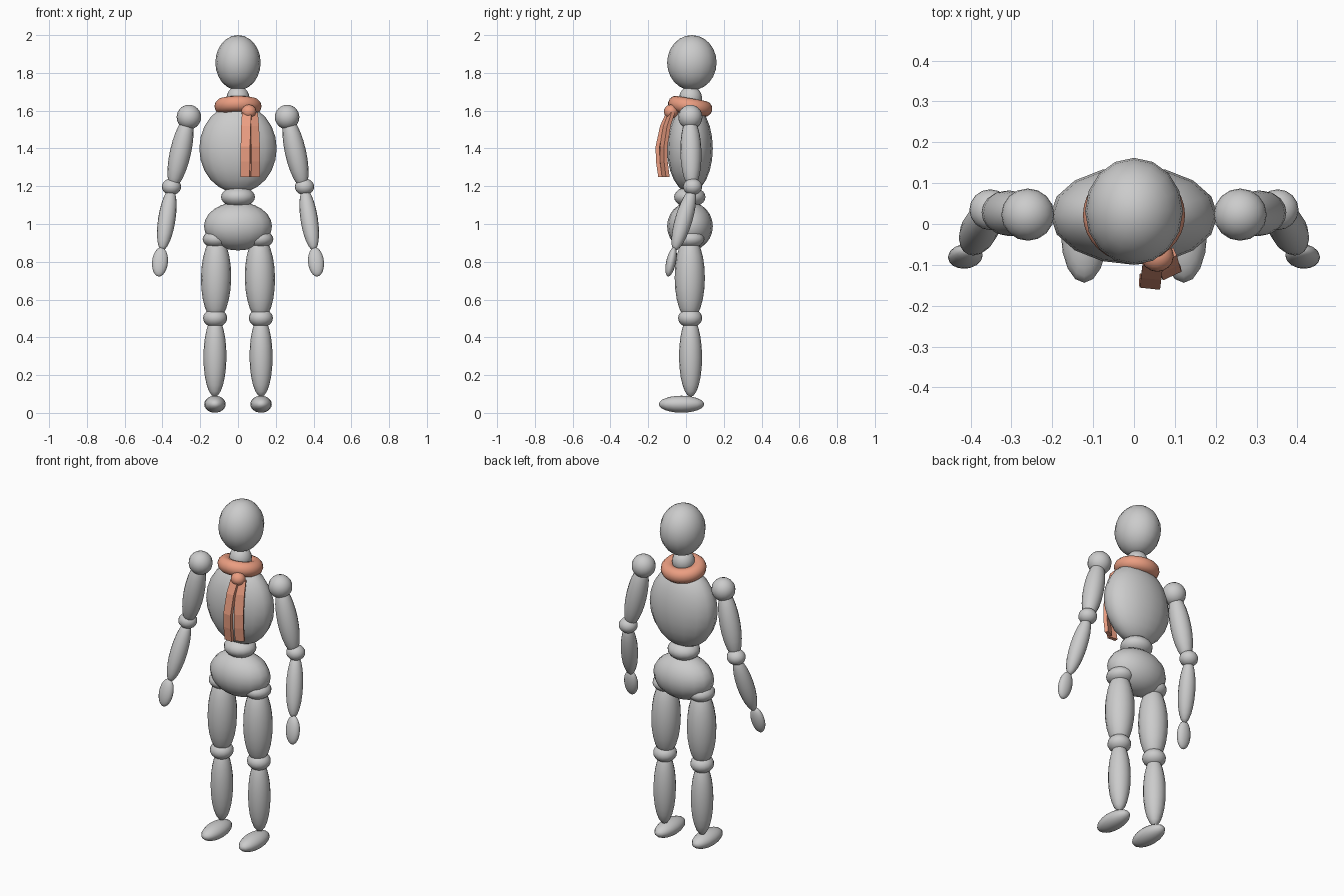
import bpy, bmesh
from math import sin, cos, pi, radians
from mathutils import Matrix, Vector

if "Cube" in bpy.data.objects:
    bpy.data.objects.remove(bpy.data.objects["Cube"])


def make_object(name, bm, smooth=True, mirror=False, material=None):
    bmesh.ops.recalc_face_normals(bm, faces=bm.faces)
    mesh = bpy.data.meshes.new(name)
    bm.to_mesh(mesh)
    bm.free()
    obj = bpy.data.objects.new(name, mesh)
    bpy.context.collection.objects.link(obj)
    for p in mesh.polygons:
        p.use_smooth = smooth
    if mirror:
        obj.modifiers.new("mirror", 'MIRROR').use_mirror_merge = False
    if material:
        mesh.materials.append(material)
    return obj


def ellipsoid(name, centre, radii, axis=(0, 0, 1), **kw):
    """Ball scaled to radii, its long (z) axis turned to the given direction."""
    turn = Vector((0, 0, 1)).rotation_difference(Vector(axis)).to_matrix().to_4x4()
    m = Matrix.Translation(centre) @ turn @ Matrix.Diagonal((*radii, 1))
    bm = bmesh.new()
    bmesh.ops.create_uvsphere(bm, u_segments=16, v_segments=12, radius=1, matrix=m)
    return make_object(name, bm, **kw)


def limb(name, top, bottom, width, depth, **kw):
    """Ellipsoid spanning two end points."""
    a, b = Vector(top), Vector(bottom)
    return ellipsoid(name, (a + b) / 2, (width, depth, (a - b).length / 2), a - b, **kw)


# head and trunk
ellipsoid("head", (0, 0.031, 1.854), (0.12, 0.131, 0.146))
ellipsoid("neck", (0, 0.024, 1.665), (0.061, 0.061, 0.065))
ellipsoid("chest", (0, 0.021, 1.40), (0.205, 0.121, 0.235))
ellipsoid("waist", (0, 0.02, 1.143), (0.09, 0.083, 0.055))
ellipsoid("pelvis", (0, 0.021, 0.988), (0.18, 0.121, 0.128))

# arms
ellipsoid("shoulder", (-0.26, 0.023, 1.566), (0.065, 0.064, 0.065), mirror=True)
limb("upper_arm", (-0.262, 0.022, 1.57), (-0.347, 0.03, 1.19), 0.056, 0.056, mirror=True)
ellipsoid("elbow", (-0.352, 0.035, 1.197), (0.051, 0.05, 0.044), mirror=True)
limb("forearm", (-0.352, 0.037, 1.19), (-0.402, -0.06, 0.86), 0.046, 0.046, mirror=True)
ellipsoid("hand", (-0.413, -0.079, 0.799), (0.042, 0.026, 0.079), (0.1, 0.22, 1), mirror=True)

# legs
ellipsoid("hip", (-0.115, 0.02, 0.92), (0.072, 0.077, 0.048), mirror=True)
limb("thigh", (-0.113, 0.02, 0.94), (-0.119, 0.02, 0.49), 0.08, 0.08, mirror=True)
ellipsoid("knee", (-0.121, 0.022, 0.502), (0.064, 0.064, 0.05), mirror=True)
limb("shin", (-0.121, 0.023, 0.51), (-0.123, 0.025, 0.085), 0.061, 0.061, mirror=True)
ellipsoid("foot", (-0.122, -0.024, 0.046), (0.057, 0.12, 0.045), mirror=True)

# scarf
scarf = bpy.data.materials.new("scarf")
scarf.diffuse_color = (0.83, 0.34, 0.22, 1)
scarf.use_nodes = True
scarf.node_tree.nodes["Principled BSDF"].inputs["Base Color"].default_value = scarf.diffuse_color

# collar ring, tipped so the front sits higher
bm = bmesh.new()
tilt = Matrix.Translation((0, 0.022, 1.623)) @ Matrix.Rotation(radians(-10), 4, 'X')
N, M = 32, 12
ring = [[bm.verts.new(tilt @ Vector(((0.083 + 0.042 * cos(v)) * cos(u),
                                     (0.083 + 0.042 * cos(v)) * sin(u) * 0.95,
                                     0.042 * sin(v))))
         for v in (2 * pi * j / M for j in range(M))]
        for u in (2 * pi * i / N for i in range(N))]
for i in range(N):
    for j in range(M):
        bm.faces.new((ring[i][j], ring[(i + 1) % N][j],
                      ring[(i + 1) % N][(j + 1) % M], ring[i][(j + 1) % M]))
make_object("scarf_collar", bm, material=scarf)

ellipsoid("scarf_knot", (0.057, -0.079, 1.595), (0.04, 0.038, 0.037), material=scarf)


def tail(name, path, yaw, width=0.05, thick=0.021):
    """Flat strip swept down a short path of centre points."""
    bm = bmesh.new()
    side = Vector((cos(yaw), sin(yaw), 0)) * width / 2
    out = Vector((sin(yaw), -cos(yaw), 0)) * thick / 2
    rows = [[bm.verts.new(Vector(p) + a * side + b * out)
             for a, b in ((-1, -1), (1, -1), (1, 1), (-1, 1))] for p in path]
    for r, s in zip(rows, rows[1:]):
        for k in range(4):
            bm.faces.new((r[k], r[(k + 1) % 4], s[(k + 1) % 4], s[k]))
    bm.faces.new(rows[0])
    bm.faces.new(rows[-1])
    make_object(name, bm, smooth=False, material=scarf)


# hanging ends
tail("scarf_tail_inner", [(0.047, -0.092, 1.59), (0.043, -0.124, 1.52),
                          (0.04, -0.148, 1.41), (0.039, -0.146, 1.33),
                          (0.038, -0.134, 1.25)], radians(-6))
tail("scarf_tail_outer", [(0.078, -0.078, 1.59), (0.084, -0.101, 1.52),
                          (0.089, -0.118, 1.41), (0.089, -0.117, 1.33),
                          (0.088, -0.107, 1.25)], radians(25))
